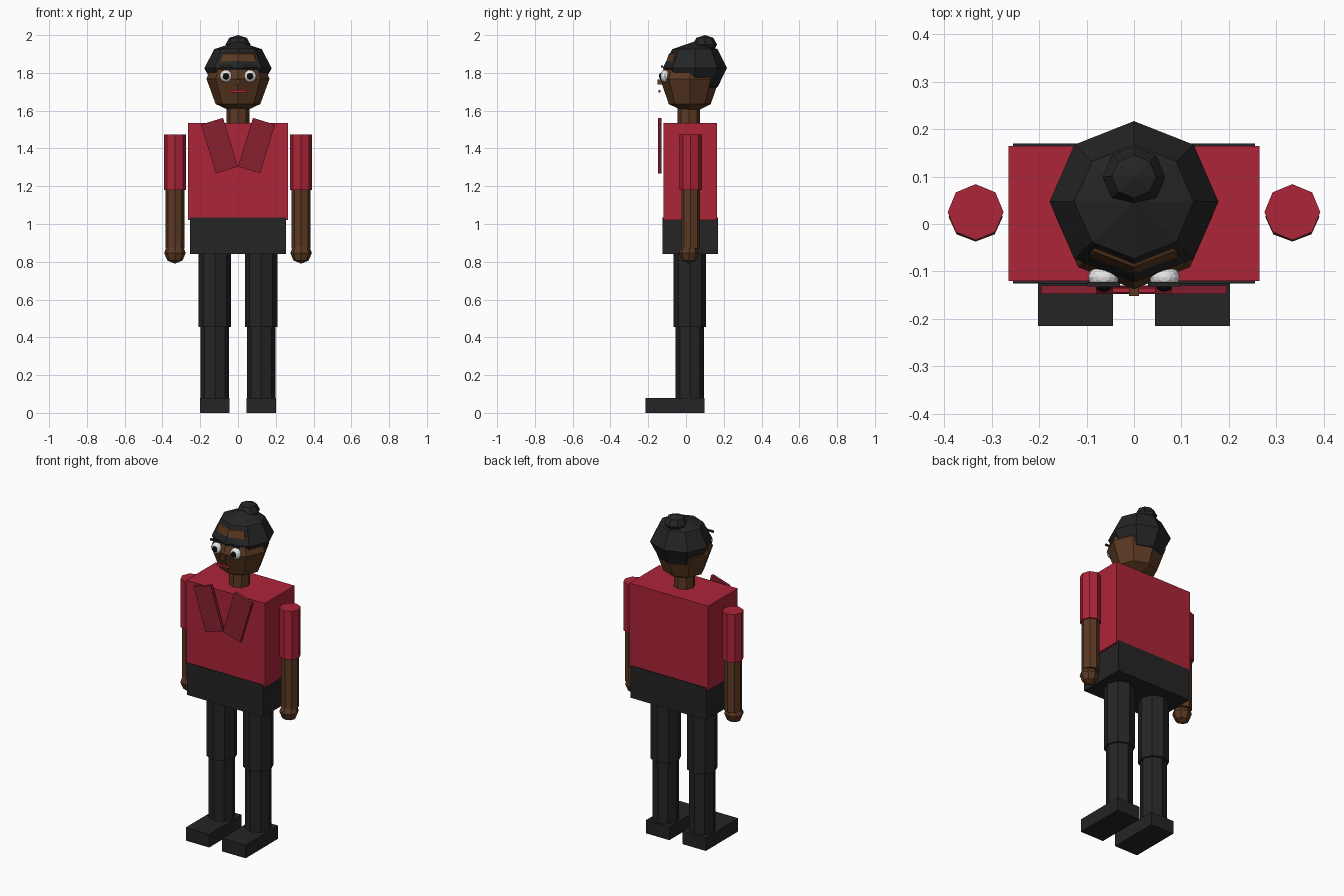
import bpy, bmesh
from math import radians
from mathutils import Matrix, Vector

cube = bpy.data.objects.get("Cube")
if cube:
    bpy.data.objects.remove(cube)


def material(name, rgb):
    m = bpy.data.materials.new(name)
    m.use_nodes = True
    m.diffuse_color = (*rgb, 1)
    m.node_tree.nodes["Principled BSDF"].inputs["Base Color"].default_value = (*rgb, 1)
    return m


RED = material("jacket red", (0.42, 0.018, 0.04))
DARK_RED = material("lapel red", (0.25, 0.015, 0.03))
BLACK = material("cloth black", (0.018, 0.018, 0.018))
SKIN = material("skin brown", (0.105, 0.042, 0.016))
WHITE = material("eye white", (0.8, 0.8, 0.8))
PUPIL = material("pupil black", (0.004, 0.004, 0.004))


def add(name, bm, mat):
    mesh = bpy.data.meshes.new(name)
    bm.to_mesh(mesh)
    bm.free()
    mesh.materials.append(mat)
    obj = bpy.data.objects.new(name, mesh)
    bpy.context.collection.objects.link(obj)
    return obj


def box(name, lo, hi, mat, tilt=0):
    """Box between two corners, optionally tilted about the y axis."""
    lo, hi = Vector(lo), Vector(hi)
    bm = bmesh.new()
    bmesh.ops.create_cube(bm, size=1, matrix=Matrix.Translation((lo + hi) / 2)
                          @ Matrix.Rotation(tilt, 4, 'Y')
                          @ Matrix.Diagonal((*(hi - lo), 1)))
    return add(name, bm, mat)


def column(name, x, y, z0, z1, r, mat):
    """Upright eight-sided cylinder."""
    bm = bmesh.new()
    bmesh.ops.create_cone(bm, cap_ends=True, segments=8, radius1=r, radius2=r,
                          depth=z1 - z0,
                          matrix=Matrix.Translation((x, y, (z0 + z1) / 2)))
    return add(name, bm, mat)


def ball(name, centre, radii, mat, segments=8, rings=4):
    bm = bmesh.new()
    bmesh.ops.create_uvsphere(bm, u_segments=segments, v_segments=rings, radius=1,
                              matrix=Matrix.Translation(centre)
                              @ Matrix.Diagonal((*radii, 1)))
    return add(name, bm, mat)


# Torso and hips
box("torso", (-0.265, -0.12, 1.02), (0.265, 0.165, 1.535), RED)
box("hips", (-0.255, -0.125, 0.84), (0.255, 0.17, 1.035), BLACK)

# Head, hair and bun
column("neck", 0, 0.015, 1.52, 1.65, 0.06, SKIN)
ball("head", (0, 0.02, 1.768), (0.167, 0.157, 0.188), SKIN)
ball("hair", (0, 0.047, 1.825), (0.178, 0.17, 0.142), BLACK)
ball("hair_bun", (0, 0.1, 1.95), (0.066, 0.064, 0.05), BLACK)

# Nose and mouth
box("nose", (-0.011, -0.152, 1.738), (0.011, -0.12, 1.766), SKIN)
box("mouth", (-0.045, -0.145, 1.695), (0.045, -0.135, 1.709), RED)

for side, s in (("left", 1), ("right", -1)):
    def mirrored_box(part, x0, x1, y0, y1, z0, z1, mat, tilt=0):
        xs = sorted((s * x0, s * x1))
        box(f"{side}_{part}", (xs[0], y0, z0), (xs[1], y1, z1), mat, s * tilt)

    # Eyes and brows
    ball(f"{side}_eye", (s * 0.064, -0.112, 1.783), (0.033, 0.025, 0.033), WHITE, 12, 8)
    ball(f"{side}_pupil", (s * 0.064, -0.13, 1.783), (0.018, 0.013, 0.018), PUPIL, 12, 8)
    mirrored_box("brow", 0.03, 0.098, -0.132, -0.122, 1.828, 1.838, BLACK)

    # Lapels leaning outward at the top
    mirrored_box("lapel", 0.037, 0.159, -0.148, -0.13, 1.28, 1.55, DARK_RED, radians(17))

    # Arms
    column(f"{side}_sleeve", s * 0.334, 0.025, 1.18, 1.475, 0.059, RED)
    column(f"{side}_forearm", s * 0.334, 0.025, 0.87, 1.18, 0.05, SKIN)
    ball(f"{side}_hand", (s * 0.334, 0.015, 0.847), (0.057, 0.052, 0.057), SKIN)

    # Legs and feet
    column(f"{side}_thigh", s * 0.123, 0.02, 0.455, 0.85, 0.086, BLACK)
    column(f"{side}_shin", s * 0.123, 0.02, 0.07, 0.455, 0.075, BLACK)
    mirrored_box("foot", 0.044, 0.202, -0.215, 0.098, 0, 0.08, BLACK)
